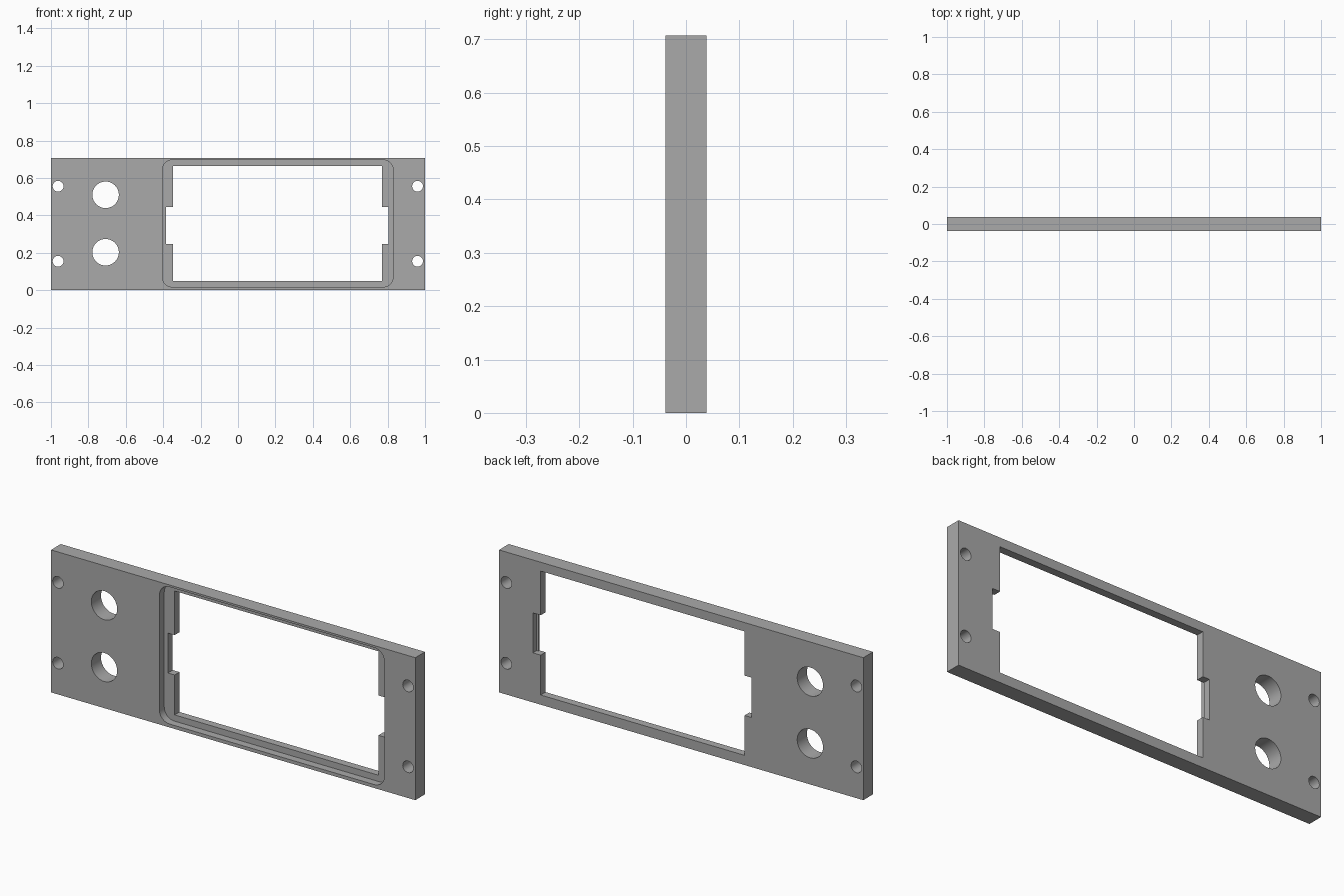
import bpy, bmesh
from math import cos, sin, pi

cube = bpy.data.objects.get("Cube")
if cube:
    bpy.data.objects.remove(cube, do_unlink=True)

HEIGHT, HALF = 0.707, 0.038   # plate height and half thickness
FLOOR = 0.0                   # depth of the recess floor

grey = bpy.data.materials.new("plain grey")
grey.use_nodes = True
grey.diffuse_color = (0.4, 0.4, 0.4, 1)
grey.node_tree.nodes["Principled BSDF"].inputs["Base Color"].default_value = (0.4, 0.4, 0.4, 1)


def prism(name, outline, y0, y1):
    """Extrude an x-z outline from y0 to y1."""
    bm = bmesh.new()
    face = bm.faces.new([bm.verts.new((x, y0, z)) for x, z in outline])
    moved = bmesh.ops.extrude_face_region(bm, geom=[face])["geom"]
    verts = [v for v in moved if isinstance(v, bmesh.types.BMVert)]
    bmesh.ops.translate(bm, verts=verts, vec=(0, y1 - y0, 0))
    bmesh.ops.recalc_face_normals(bm, faces=bm.faces)
    mesh = bpy.data.meshes.new(name)
    bm.to_mesh(mesh)
    bm.free()
    mesh.materials.append(grey)
    obj = bpy.data.objects.new(name, mesh)
    bpy.context.collection.objects.link(obj)
    return obj


def rect(x0, x1, z0, z1):
    return [(x0, z0), (x1, z0), (x1, z1), (x0, z1)]


def rounded(x0, x1, z0, z1, r, steps=8):
    centres = [(x1 - r, z1 - r), (x0 + r, z1 - r), (x0 + r, z0 + r), (x1 - r, z0 + r)]
    return [(cx + r * cos((q + i / steps) * pi / 2), cz + r * sin((q + i / steps) * pi / 2))
            for q, (cx, cz) in enumerate(centres) for i in range(steps + 1)]


def circle(cx, cz, r, sides=40):
    return [(cx + r * cos(2 * pi * i / sides), cz + r * sin(2 * pi * i / sides))
            for i in range(sides)]


panel = prism("front_panel", rect(-1, 1, 0, HEIGHT), -HALF, HALF)

# Shallow rounded recess, window and its side notches
cutters = [
    prism("recess_cutter", rounded(-0.405, 0.83, 0.017, 0.697, 0.055), -0.1, FLOOR),
    prism("window_cutter", rect(-0.348, 0.771, 0.048, 0.663), -0.1, 0.1),
    prism("notch_cutter", rect(-0.385, 0.805, 0.246, 0.444), -0.1, 0.1),
    prism("notch_relief_cutter", rect(0.7, 0.814, 0.246, 0.444), FLOOR + 0.008, 0.1),
]

# Control holes and corner screw holes
for z in (0.203, 0.51):
    cutters.append(prism("control_hole_cutter", circle(-0.708, z, 0.071), -0.1, 0.1))
for x in (-0.962, 0.96):
    for z in (0.155, 0.556):
        cutters.append(prism("screw_hole_cutter", circle(x, z, 0.029, 24), -0.1, 0.1))

bpy.ops.object.select_all(action="DESELECT")
bpy.context.view_layer.objects.active = panel
panel.select_set(True)
for cutter in cutters:
    mod = panel.modifiers.new("cut", "BOOLEAN")
    mod.operation = "DIFFERENCE"
    mod.solver = "EXACT"
    mod.object = cutter
    bpy.ops.object.modifier_apply(modifier=mod.name)
    bpy.data.objects.remove(cutter, do_unlink=True)

bpy.ops.object.shade_smooth_by_angle(angle=pi / 6)
